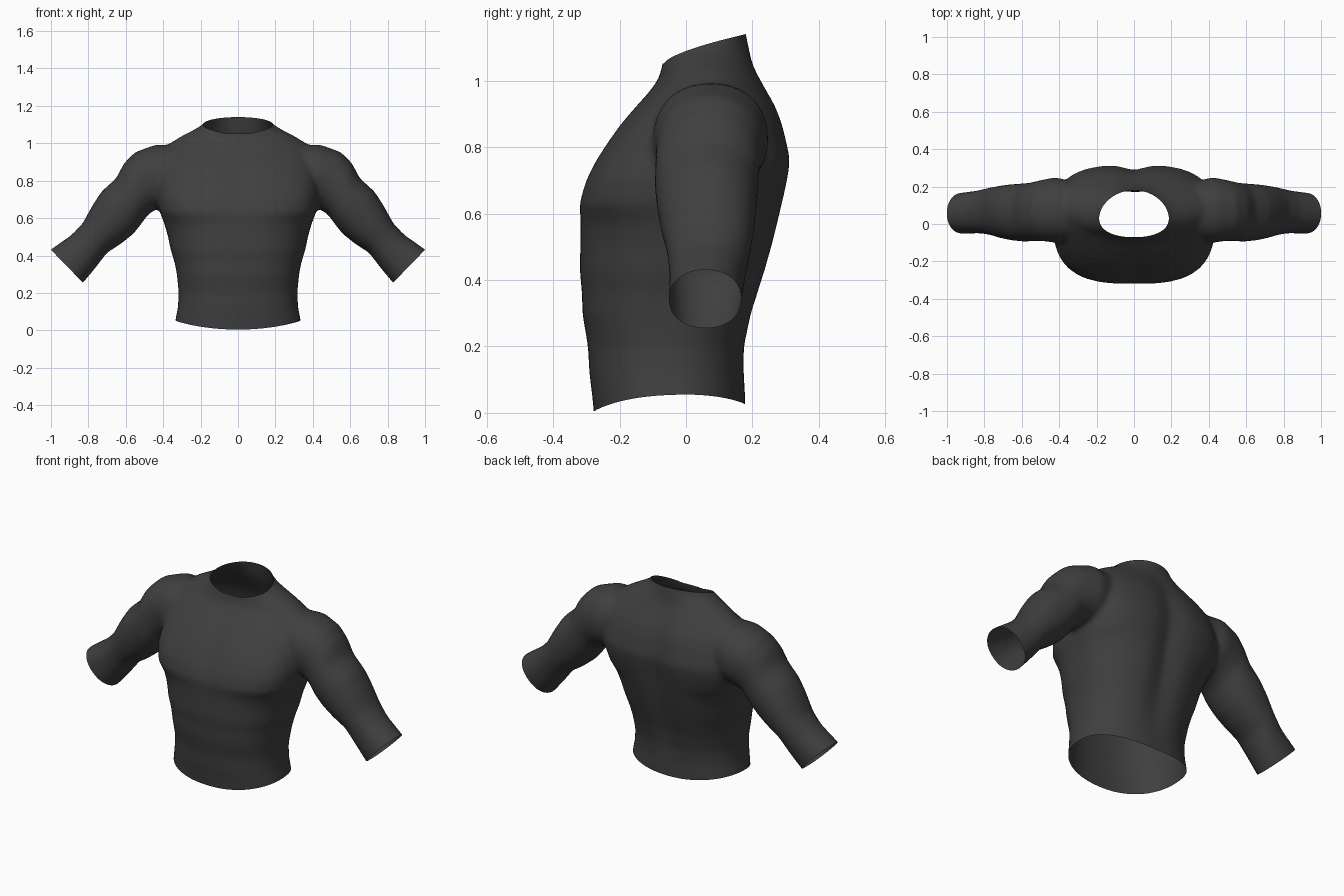
import bpy, bmesh, math
from mathutils import Vector

if "Cube" in bpy.data.objects:
    bpy.data.objects.remove(bpy.data.objects["Cube"])

SEG = 64

# Torso rings: height, half width, front y, back y, squareness
TORSO = [
    (-0.08, 0.345, -0.27, 0.18, 2.3), (0.05, 0.336, -0.282, 0.178, 2.3),
    (0.12, 0.322, -0.291, 0.176, 2.3), (0.20, 0.317, -0.295, 0.182, 2.3),
    (0.30, 0.327, -0.312, 0.205, 2.4), (0.36, 0.338, -0.313, 0.225, 2.4),
    (0.43, 0.360, -0.320, 0.247, 2.4), (0.50, 0.374, -0.318, 0.267, 2.4),
    (0.57, 0.394, -0.317, 0.283, 2.5), (0.63, 0.417, -0.322, 0.294, 2.9),
    (0.70, 0.430, -0.302, 0.309, 3.0), (0.76, 0.430, -0.272, 0.318, 3.0),
    (0.82, 0.428, -0.233, 0.306, 2.8), (0.87, 0.422, -0.197, 0.294, 2.6),
    (0.92, 0.410, -0.154, 0.276, 2.4), (0.96, 0.395, -0.117, 0.254, 2.2),
    (1.00, 0.365, -0.085, 0.232, 2.0), (1.04, 0.300, -0.072, 0.210, 2.0),
    (1.07, 0.240, -0.068, 0.198, 2.0), (1.10, 0.190, -0.066, 0.189, 2.0),
    (1.14, 0.155, -0.066, 0.180, 2.0), (1.22, 0.145, -0.066, 0.175, 2.0),
]

# Sleeve sections: upper x, z, lower x, z, front y, back y
SLEEVE = [
    (0.30, 0.99, 0.30, 0.72, -0.08, 0.22), (0.44, 0.993, 0.40, 0.66, -0.10, 0.25),
    (0.55, 0.953, 0.44, 0.645, -0.09, 0.235), (0.61, 0.893, 0.48, 0.62, -0.092, 0.222),
    (0.65, 0.815, 0.52, 0.565, -0.095, 0.218), (0.73, 0.742, 0.56, 0.515, -0.088, 0.213),
    (0.777, 0.67, 0.625, 0.463, -0.077, 0.207), (0.832, 0.57, 0.70, 0.415, -0.058, 0.195),
    (0.89, 0.51, 0.765, 0.33, -0.05, 0.18), (1.002, 0.432, 0.83, 0.252, -0.052, 0.167),
    (1.06, 0.375, 0.89, 0.19, -0.052, 0.165),
]


def spow(v, e):
    return math.copysign(abs(v) ** e, v)


def torso_ring(z, w, front, back, n):
    mid, half = (front + back) / 2, (back - front) / 2
    chest = max(0, 1 - abs(z - 0.78) / 0.2)
    spine = max(0, 1 - (abs(z - 0.6) / 0.5) ** 2)
    pts = []
    for i in range(SEG):
        a = math.tau * i / SEG
        x = w * spow(math.cos(a), 2 / n)
        y = half * spow(math.sin(a), 2 / n)
        if y > 0:      # groove along the spine
            y -= 0.032 * spine * math.exp(-(x / 0.07) ** 2) * y / half
        else:          # shallow groove between the chest muscles
            y -= 0.014 * chest * math.exp(-(x / 0.04) ** 2) * y / half
        pts.append((x, mid + y, z))
    return pts


def sleeve_ring(side, ux, uz, lx, lz, front, back):
    pts = []
    for i in range(SEG):
        a = math.tau * i / SEG
        c, s = spow(math.cos(a), 0.93), spow(math.sin(a), 0.93)
        x = (ux + lx) / 2 + c * (ux - lx) / 2
        z = (uz + lz) / 2 + c * (uz - lz) / 2
        pts.append((side * x, (front + back) / 2 + s * (back - front) / 2, z))
    return pts


def loft(bm, rings):
    loops = [[bm.verts.new(p) for p in r] for r in rings]
    for a, b in zip(loops, loops[1:]):
        for i in range(SEG):
            j = (i + 1) % SEG
            bm.faces.new((a[i], a[j], b[j], b[i]))
    bm.faces.new(loops[0][::-1])
    bm.faces.new(loops[-1])


def cut(bm, point, normal):
    bmesh.ops.bisect_plane(bm, geom=bm.verts[:] + bm.edges[:] + bm.faces[:],
                           plane_co=point, plane_no=normal, clear_outer=True)


def cut_curved(bm, height, normal):
    """Trim along a curved edge given as height over (x, y)."""
    for v in bm.verts:
        v.co.z -= height(v.co)
    cut(bm, (0, 0, 0), normal)
    for v in bm.verts:
        v.co.z += height(v.co)


def hem(co):
    back = min(1, max(0, (co.y + 0.28) / 0.46))
    return 0.004 + 0.022 * back + 0.038 * min(1.2, (co.x / 0.33) ** 2)


def neckline(co):
    t = min(1, max(0, (co.y + 0.065) / 0.245))
    return 1.052 + 0.088 * t ** 0.65


# Body and sleeves as overlapping closed volumes
bm = bmesh.new()
loft(bm, [torso_ring(*r) for r in TORSO])
for side in (1, -1):
    loft(bm, [sleeve_ring(side, *s) for s in SLEEVE])
bmesh.ops.recalc_face_normals(bm, faces=bm.faces[:])
mesh = bpy.data.meshes.new("shirt")
bm.to_mesh(mesh)
bm.free()
shirt = bpy.data.objects.new("shirt", mesh)
bpy.context.collection.objects.link(shirt)

# Fuse into one skin and soften the joins
fuse = shirt.modifiers.new("fuse", 'REMESH')
fuse.mode = 'VOXEL'
fuse.voxel_size = 0.014
soften = shirt.modifiers.new("soften", 'SMOOTH')
soften.factor = 0.5
soften.iterations = 10
skin = bpy.data.meshes.new_from_object(
    shirt.evaluated_get(bpy.context.evaluated_depsgraph_get()))
shirt.modifiers.clear()

# Open the hem, the neck and both sleeves
bm = bmesh.new()
bm.from_mesh(skin)
cut_curved(bm, hem, (0, 0, -1))
cut_curved(bm, neckline, (0, 0, 1))
for side in (1, -1):
    cut(bm, Vector((side * 0.915, 0, 0.343)), Vector((side * 0.717, 0, -0.697)))
for f in bm.faces:
    f.smooth = True
bm.to_mesh(skin)
bm.free()
shirt.data = skin

# Dark cloth
cloth = bpy.data.materials.new("charcoal_cloth")
cloth.diffuse_color = (0.05, 0.05, 0.05, 1)
cloth.use_nodes = True
cloth.node_tree.nodes["Principled BSDF"].inputs["Base Color"].default_value = cloth.diffuse_color
skin.materials.clear()
skin.materials.append(cloth)
